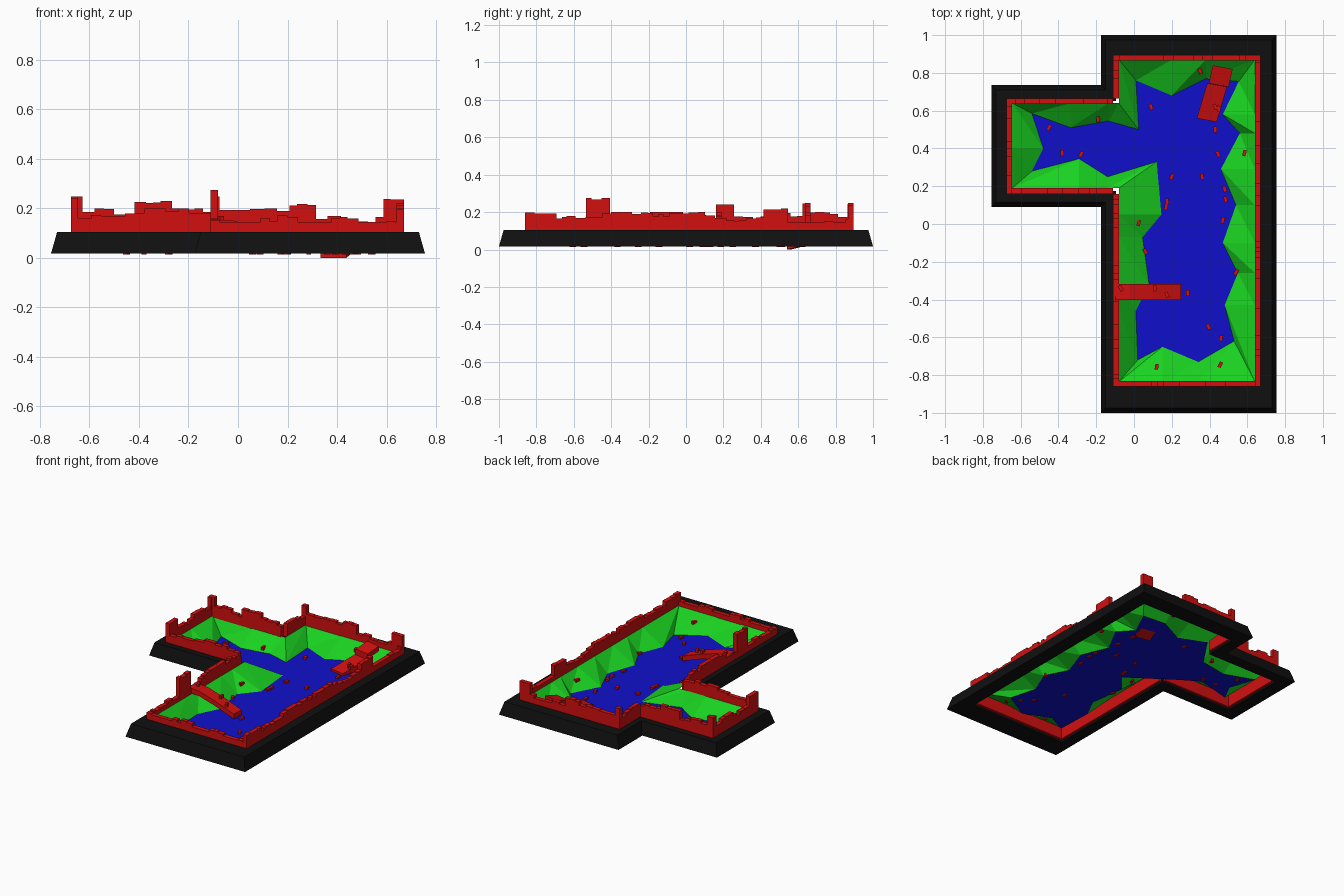
import bpy, bmesh, random
from mathutils import Vector
from mathutils.bvhtree import BVHTree

if "Cube" in bpy.data.objects:
    bpy.data.objects.remove(bpy.data.objects["Cube"])

random.seed(7)


def material(name, rgb):
    m = bpy.data.materials.new(name)
    m.diffuse_color = (*rgb, 1)
    m.use_nodes = True
    m.node_tree.nodes["Principled BSDF"].inputs["Base Color"].default_value = m.diffuse_color
    return m


BLACK = material("black", (0.005, 0.005, 0.005))
RED = material("red", (0.65, 0.005, 0.005))
GREEN = material("green", (0.01, 0.65, 0.015))
BLUE = material("blue", (0.005, 0.005, 0.6))


def make(name, verts, faces, mat, recalc=True):
    bm = bmesh.new()
    vs = [bm.verts.new(v) for v in verts]
    for f in faces:
        bm.faces.new([vs[i] for i in f])
    if recalc:
        bmesh.ops.recalc_face_normals(bm, faces=bm.faces)
    bmesh.ops.triangulate(bm, faces=[f for f in bm.faces if len(f.verts) > 4])
    me = bpy.data.meshes.new(name)
    bm.to_mesh(me)
    bm.free()
    ob = bpy.data.objects.new(name, me)
    bpy.context.collection.objects.link(ob)
    me.materials.append(mat)
    return ob


def plan(left, bottom, right, top, arm_left, arm_bottom, arm_top):
    """Counterclockwise outline: tall rectangle with an arm on the left."""
    return [(left, bottom), (right, bottom), (right, top), (left, top),
            (left, arm_top), (arm_left, arm_top), (arm_left, arm_bottom), (left, arm_bottom)]


def prism(name, poly, offset, mat):
    """Extrude a 3D polygon along an offset vector."""
    n = len(poly)
    verts = [Vector(p) for p in poly] + [Vector(p) + offset for p in poly]
    faces = [list(range(n)), list(range(2 * n - 1, n - 1, -1))]
    faces += [(i, (i + 1) % n, (i + 1) % n + n, i + n) for i in range(n)]
    return make(name, verts, faces, mat)


# Sloped plinth ring around the site
loops = [(plan(-.175, -1, .755, 1, -.755, .09, .735), .017),
         (plan(-.15, -.975, .73, .975, -.73, .115, .71), .105),
         (plan(-.095, -.848, .655, .883, -.66, .175, .652), .105),
         (plan(-.095, -.848, .655, .883, -.66, .175, .652), .017)]
verts = [(x, y, z) for pts, z in loops for x, y in pts]
faces = [(k * 8 + i, k * 8 + (i + 1) % 8, (k + 1) % 4 * 8 + (i + 1) % 8, (k + 1) % 4 * 8 + i)
         for k in range(4) for i in range(8)]
make("plinth", verts, faces, BLACK)

# Broken walls: stepped profiles extruded inward; peaks are (from, to, height)
P = plan(-.11, -.86, .67, .895, -.675, .16, .665)
peaks = {1: [(.0, .07, .2), (.42, .54, .22), (-.78, -.7, .2), (-.86, -.84, .2)],
         2: [(.6, .635, .24), (.2, .29, .22), (0, .1, .2), (-.11, -.08, .25)],
         3: [(.87, .895, .25)],
         4: [(-.39, -.27, .23), (-.675, -.64, .25)],
         5: [(.17, .25, .245), (.64, .665, .25)],
         7: [(-.54, -.43, .275)]}
names = ["front", "right", "back", "upper_left", "arm_back", "arm_left", "arm_front", "left"]
for i in range(8):
    a, b = Vector((*P[i], 0)), Vector((*P[(i + 1) % 8], 0))
    d = (b - a).normalized()
    inward = Vector((-d.y, d.x, 0)) * .03
    length, s, h = (b - a).length, 0, .17
    poly = [a + Vector((0, 0, .03))]
    while s < length - 1e-4:
        e = s + random.uniform(.025, .055)
        if e > length - .02:
            e = length
        h = min(.2, max(.145, h + random.uniform(-.025, .025)))
        mid = a + d * (s + e) / 2
        c = mid.x if i % 2 == 0 else mid.y
        top = h
        for lo, hi, ph in peaks.get(i, []):
            if lo - .012 < c < hi + .012:
                top = ph - random.uniform(0, .008)
        poly += [a + d * s + Vector((0, 0, top)), a + d * e + Vector((0, 0, top))]
        s = e
    poly.append(b + Vector((0, 0, .03)))
    prism(names[i] + "_wall", poly, inward, RED)

# Faceted banks: each wall corner meets a shore corner, other shore points fold to the wall
W, BANK_Z, WATER_Z = plan(-.08, -.835, .64, .87, -.645, .19, .64), .115, .02
shore = [[(.02, -.72), (.15, -.65), (.34, -.73)],
         [(.53, -.62), (.48, -.43), (.55, -.26), (.47, -.1), (.54, .1), (.46, .29), (.56, .48), (.47, .58)],
         [(.555, .755), (.38, .77), (.2, .68)],
         [(.01, .76)],
         [(.025, .5), (-.135, .545), (-.335, .51)],
         [(-.54, .585), (-.48, .4)],
         [(-.54, .28), (-.29, .345), (-.14, .25)],
         [(.12, .33), (.145, .05), (.045, -.07), (.08, -.32), (.01, -.46)]]
inner, outer = [], []
for i, run in enumerate(shore):
    for k, (x, y) in enumerate(run):
        inner.append((x, y, WATER_Z))
        ox, oy = W[i] if k == 0 else ((x, W[i][1]) if i % 2 == 0 else (W[i][0], y))
        outer.append((ox, oy, BANK_Z))
n = len(inner)
tris = []
for i in range(n):
    j = (i + 1) % n
    tris += [(i + n, j + n, j), (i + n, j, i)]
make("grass_banks", inner + outer, tris, GREEN, recalc=False)

# Water surface
water = make("water", inner, [list(range(n))], BLUE, recalc=False)


# Collapsed bridges: bent slabs following a centre line
def slab(name, path, across, thick):
    across = Vector(across)
    top = [Vector(p) - across / 2 for p in path]
    low = [p - Vector((0, 0, thick)) for p in reversed(top)]
    prism(name, top + low, across, RED)


slab("left_bridge", [(-.1, -.36, .155), (-.02, -.36, .15), (.1, -.36, .115), (.25, -.36, .06)],
     (0, .085, 0), .035)
slab("back_bridge", [(.385, .55, .035), (.44, .735, .08), (.448, .735, .12), (.47, .83, .145)],
     (.105, -.02, 0), .035)


# Scattered rubble, resting on whichever ground is below
ground = BVHTree.FromPolygons([Vector(v) for v in inner + outer], tris)
spots = [(.35, .81), (.09, .62), (-.19, .555), (-.45, .51), (-.38, .375), (-.28, .37), (.2, .25),
         (.36, .25), (.43, .5), (.445, .37), (.585, .375), (.48, .185), (.175, .12), (.47, .02),
         (.025, .005), (.06, -.145), (.54, -.255), (.285, -.365), (.395, -.545), (.46, -.605),
         (.12, -.757), (.457, -.745), (.485, .13), (.17, .09)]
bits = [(x, y, None) for x, y in spots]
bits += [(.11, -.34, .12), (.175, -.375, .095), (.43, .62, .06), (.45, .61, .055), (-.07, -.34, .155)]
for k, (x, y, z) in enumerate(bits):
    if z is None:
        hit = ground.ray_cast(Vector((x, y, 1)), Vector((0, 0, -1)))[0]
        z = hit.z if hit else WATER_Z
    d = Vector((random.uniform(-.5, .5), random.choice((-1, 1)), 0)).normalized()
    u, v = d * .016, Vector((-d.y, d.x, 0)) * .009
    c = Vector((x, y, z - .006))
    prism("rubble_%02d" % k, [c + u + v, c - u + v, c - u - v, c + u - v], Vector((0, 0, .02)), RED)
